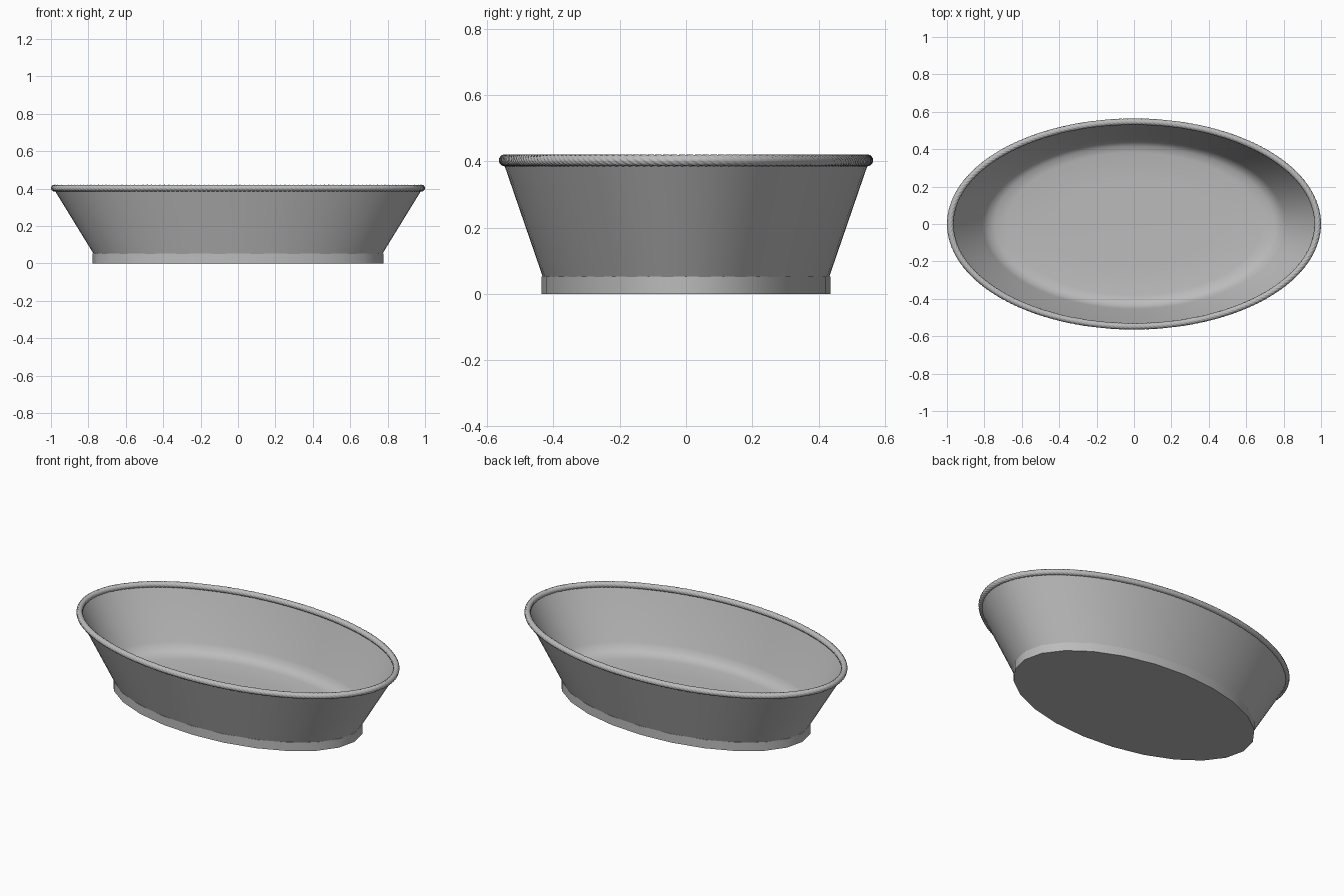
import bpy
import math
from math import sin, cos, pi

if "Cube" in bpy.data.objects:
    bpy.data.objects.remove(bpy.data.objects["Cube"])

ASPECT = 0.56  # depth of the oval relative to its width

grey = bpy.data.materials.new("plain grey")
grey.use_nodes = True
grey.diffuse_color = (0.5, 0.5, 0.5, 1)
grey.node_tree.nodes["Principled BSDF"].inputs["Base Color"].default_value = (0.5, 0.5, 0.5, 1)


def make_object(name, verts, faces, angle):
    mesh = bpy.data.meshes.new(name)
    mesh.from_pydata(verts, [], faces)
    mesh.materials.append(grey)
    obj = bpy.data.objects.new(name, mesh)
    bpy.context.collection.objects.link(obj)
    bpy.ops.object.select_all(action="DESELECT")
    obj.select_set(True)
    bpy.context.view_layer.objects.active = obj
    bpy.ops.object.shade_smooth_by_angle(angle=math.radians(angle))
    return obj


def oval_lathe(name, profile, sides, angle):
    """Sweep (half width, height) points round an oval, capping both ends."""
    verts = [(r * cos(2 * pi * i / sides), ASPECT * r * sin(2 * pi * i / sides), z)
             for r, z in profile for i in range(sides)]
    faces = [(k * sides + i, k * sides + (i + 1) % sides,
              (k + 1) * sides + (i + 1) % sides, (k + 1) * sides + i)
             for k in range(len(profile) - 1) for i in range(sides)]
    last = (len(profile) - 1) * sides
    faces.append(tuple(reversed(range(sides))))
    faces.append(tuple(range(last, last + sides)))
    return make_object(name, verts, faces, angle)


def twisted_rope(name, a, b, z, radius, strands, turns, steps, around):
    """Closed oval sweep of a lobed section that twists as it travels."""
    verts, faces = [], []
    # Even spacing along the oval keeps the twist regular
    fine = [2 * pi * i / 4000 for i in range(4001)]
    length = [0.0]
    for t in fine[1:]:
        length.append(length[-1] + math.hypot(a * sin(t), b * cos(t)))
    j = 0
    for s in range(steps):
        while length[j] < length[-1] * s / steps:
            j += 1
        t = fine[j]
        nx, ny = b * cos(t), a * sin(t)
        n = math.hypot(nx, ny)
        twist = 2 * pi * turns * s / steps
        for i in range(around):
            p = 2 * pi * i / around
            lobe = abs(cos(strands * (p + twist) / 2))
            r = radius * (0.76 + 0.24 * lobe ** 0.6)
            verts.append((a * cos(t) + nx / n * r * cos(p),
                          b * sin(t) + ny / n * r * cos(p), z + r * sin(p)))
            s2, i2 = (s + 1) % steps, (i + 1) % around
            faces.append((s * around + i, s2 * around + i,
                          s2 * around + i2, s * around + i2))
    return make_object(name, verts, faces, 50)


# Low foot under the bowl
oval_lathe("foot", [(0.778, 0), (0.778, 0.052)], 24, 40)

# Flared bowl wall with a softly rounded inner floor
oval_lathe("bowl", [(0.768, 0.045), (0.983, 0.395), (0.972, 0.4),
                    (0.81, 0.115), (0.785, 0.083), (0.745, 0.064),
                    (0.68, 0.056), (0.4, 0.054)], 72, 40)

# Twisted rope rim
twisted_rope("rope_rim", 0.982, 0.547, 0.403, 0.018, 6, 34, 1000, 36)
